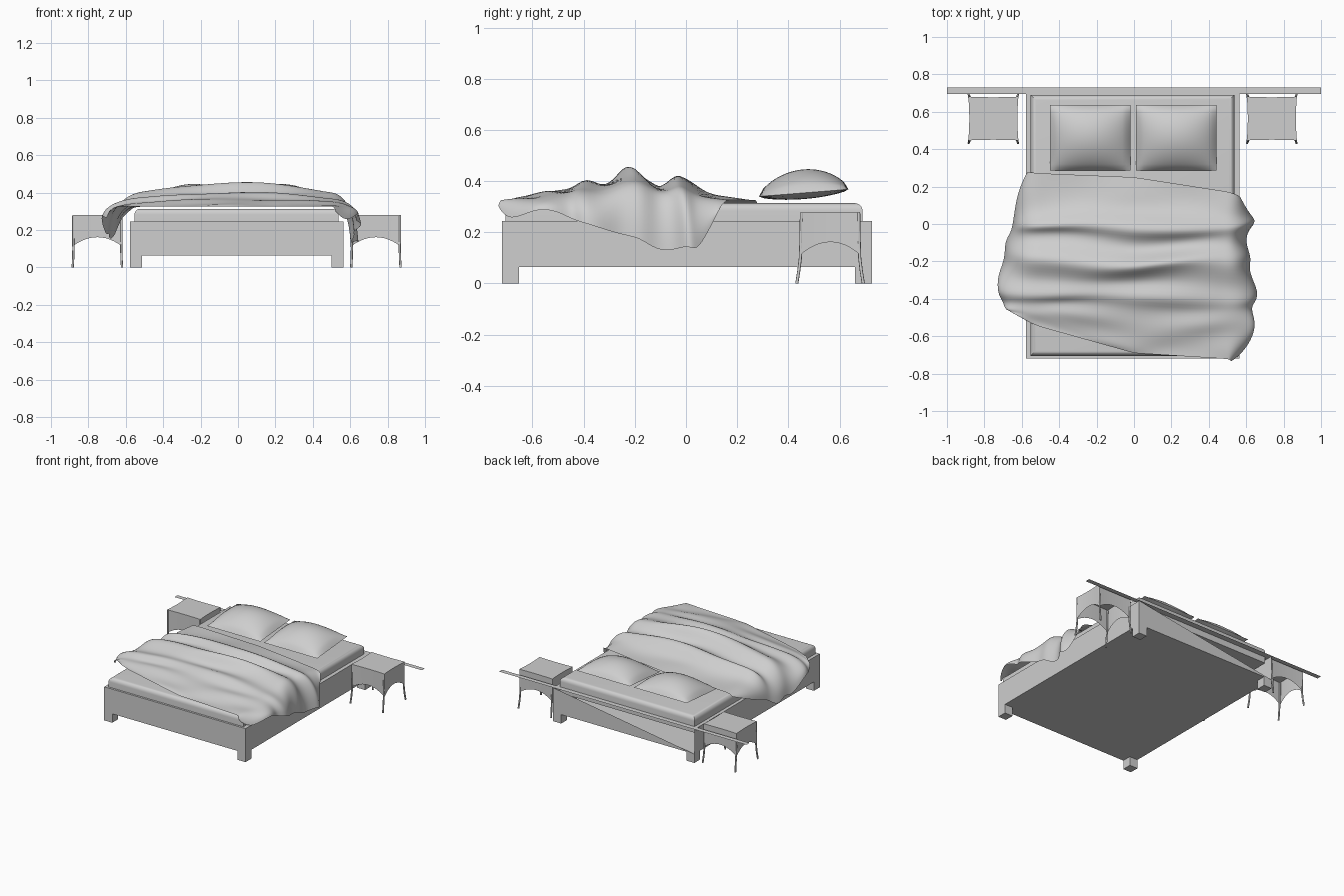
import bpy, bmesh, math
from mathutils import Vector

if "Cube" in bpy.data.objects:
    bpy.data.objects.remove(bpy.data.objects["Cube"], do_unlink=True)

grey = bpy.data.materials.new("plain_grey")
grey.use_nodes = True
grey.diffuse_color = (0.62, 0.62, 0.62, 1)
grey.node_tree.nodes["Principled BSDF"].inputs["Base Color"].default_value = (0.62, 0.62, 0.62, 1)


def add_object(name, data):
    ob = bpy.data.objects.new(name, data)
    bpy.context.scene.collection.objects.link(ob)
    data.materials.append(grey)
    return ob


def finish(name, bm, smooth=None, recalc=True):
    if recalc:
        bmesh.ops.recalc_face_normals(bm, faces=bm.faces[:])
    me = bpy.data.meshes.new(name)
    bm.to_mesh(me)
    bm.free()
    ob = add_object(name, me)
    if smooth:
        bpy.ops.object.select_all(action='DESELECT')
        ob.select_set(True)
        bpy.context.view_layer.objects.active = ob
        bpy.ops.object.shade_smooth_by_angle(angle=math.radians(smooth))
    return ob


def box_bm(lo, hi):
    bm = bmesh.new()
    bmesh.ops.create_cube(bm, size=1)
    for v in bm.verts:
        v.co = Vector([(lo[i] + hi[i]) / 2 + v.co[i] * (hi[i] - lo[i]) for i in range(3)])
    return bm


def shell(name, n, point, smooth, hollow=False):
    """Upper and lower grid joined around their rims; hollow leaves the bottom open."""
    bm = bmesh.new()
    sides = []
    for side in (1, -1):
        g = [[bm.verts.new(point(2 * i / n - 1, 2 * j / n - 1, side))
              for j in range(n + 1)] for i in range(n + 1)]
        if side > 0 or not hollow:
            for i in range(n):
                for j in range(n):
                    bm.faces.new((g[i][j], g[i + 1][j], g[i + 1][j + 1], g[i][j + 1]))
        rim = [g[i][0] for i in range(n)] + [g[n][j] for j in range(n)]
        rim += [g[i][n] for i in range(n, 0, -1)] + [g[0][j] for j in range(n, 0, -1)]
        sides.append(rim)
    a, b = sides
    for k in range(len(a)):
        m = (k + 1) % len(a)
        bm.faces.new((a[k], a[m], b[m], b[k]))
    loose = [v for v in bm.verts if not v.link_faces]
    bmesh.ops.delete(bm, geom=loose, context='VERTS')
    bmesh.ops.remove_doubles(bm, verts=bm.verts[:], dist=1e-5)
    return finish(name, bm, smooth)


# Bed frame: a box whose back is only half filled by a triangular panel
X0, X1, Y0, Y1, Z0, Z1 = -0.577, 0.565, -0.72, 0.727, 0.065, 0.245
bm = box_bm((X0, Y0, Z0), (X1, Y1, Z1))
back = max(bm.faces, key=lambda f: f.calc_center_median().y)
corners = [v for v in back.verts if not (v.co.x < 0 and v.co.z > 0.2)]
bmesh.ops.delete(bm, geom=[back], context='FACES_ONLY')
bm.faces.new(corners)
finish("bed_frame", bm)

# Square feet at the four corners
for x in (X0, X1 - 0.065):
    for y in (Y0, Y1 - 0.067):
        finish("bed_foot", box_bm((x, y, 0), (x + 0.065, y + 0.067, Z0)))

# Thin ledge behind the bed
bm = bmesh.new()
bm.faces.new([bm.verts.new((x, y, 0.247)) for x, y in
              ((-1, 0.695), (1, 0.695), (1, 0.73), (-1, 0.73))])
finish("back_ledge", bm, recalc=False)

# Mattress with rounded top edges and square corners
bm = box_bm((-0.553, -0.705, 0.2), (0.537, 0.69, 0.314))
top_edges = [e for e in bm.edges if all(v.co.z > 0.3 for v in e.verts)]
bmesh.ops.bevel(bm, geom=top_edges, offset=0.03, segments=5, profile=0.5, affect='EDGES')
finish("mattress", bm, 30)

# Pillows: domed above, shallow below, pinched along the seam
for cx in (-0.235, 0.225):
    def pillow(u, v, side, cx=cx):
        dome = math.sqrt(max(0, (1 - u * u) * (1 - v * v)))
        dome = 0.55 * dome + 0.45 * (1 - u * u) * (1 - v * v)
        x = cx + 0.215 * u
        y = 0.46 + 0.175 * v
        z = 0.354 + 0.014 * v + dome * (0.092 if side > 0 else -0.024)
        return (x, y, z)
    shell("pillow", 20, pillow, 60)

# Nightstands: slightly waisted hollow top with arched sides, thin splayed legs
for cx in (-0.752, 0.737):
    def block(u, v, side, cx=cx):
        x = cx + 0.134 * u * (1 - 0.04 * (1 - v * v))
        y = 0.564 + 0.117 * v * (1 - 0.03 * (1 - u * u))
        z = 0.28 if side > 0 else 0.162 - 0.05 * u ** 2 * v ** 2
        return (x, y, z)
    shell("nightstand_top", 12, block, 35, hollow=True)
    for sx in (-1, 1):
        for sy in (-1, 1):
            cu = bpy.data.curves.new("nightstand_leg", 'CURVE')
            cu.dimensions = '3D'
            cu.bevel_depth = 0.006
            cu.bevel_resolution = 2
            cu.use_fill_caps = True
            sp = cu.splines.new('POLY')
            path = ((0.129, 0.112, 0.275), (0.129, 0.114, 0.16), (0.128, 0.116, 0.1),
                    (0.129, 0.122, 0.05), (0.132, 0.13, 0.0))
            sp.points.add(len(path) - 1)
            for p, (dx, dy, z) in zip(sp.points, path):
                p.co = (cx + sx * dx, 0.563 + sy * dy, z, 1)
            add_object("nightstand_leg", cu)

# Blanket rows from the pillow end to the foot end:
# y at left edge, middle, right edge; left edge x, z; right edge x, z; ridge height
ROWS = (
    (.28, .25, .14, -.57, .31, .57, .31, .325),
    (.18, .13, .08, -.62, .27, .61, .16, .335),
    (.07, .05, .04, -.64, .22, .64, .13, .355),
    (.00, -.02, .00, -.65, .20, .65, .15, .445),
    (-.04, -.07, -.06, -.66, .17, .60, .13, .375),
    (-.10, -.13, -.13, -.69, .14, .60, .13, .375),
    (-.17, -.19, -.18, -.69, .20, .63, .18, .47),
    (-.22, -.24, -.24, -.70, .16, .61, .19, .44),
    (-.28, -.32, -.33, -.73, .24, .66, .22, .37),
    (-.36, -.39, -.40, -.73, .29, .66, .24, .42),
    (-.40, -.45, -.45, -.70, .25, .62, .25, .36),
    (-.45, -.52, -.53, -.69, .31, .65, .29, .37),
    (-.47, -.58, -.61, -.67, .30, .64, .29, .345),
    (-.48, -.65, -.69, -.66, .33, .58, .24, .332),
    (-.49, -.69, -.735, -.60, .325, .52, .30, .325),
)
COLS = 36
bm = bmesh.new()
grid = []
for r, (yl, ym, yr, xl, zl, xr, zr, h) in enumerate(ROWS):
    inner = 1 if 0 < r < len(ROWS) - 1 else 0
    line = []
    for c in range(COLS + 1):
        u = 2 * c / COLS - 1
        a = min(abs(u) / 0.7, 1)
        v = max(0, (abs(u) - 0.7) / 0.3)
        xe, ze, ye = (xl, zl, yl) if u < 0 else (xr, zr, yr)
        ripple = inner * 0.008 * math.sin(7 * u + 2.1 * r)
        ztop = 0.326 + max(0, (h - 0.326) * (1 - 0.4 * a * a) + ripple)
        x = 0.5 * a + (abs(xe) - 0.5) * math.sin(v * math.pi / 2)
        z = ztop - (ztop - ze) * (1 - math.cos(v * math.pi / 2))
        # Ridges wander sideways and lean toward the foot of the bed
        y = ym + (ye - ym) * abs(u)
        y += inner * (0.014 * math.sin(4 * u + 0.9 * r) - 0.15 * max(0, z - 0.36))
        line.append(bm.verts.new((math.copysign(x, u), y, z)))
    grid.append(line)
for r in range(len(ROWS) - 1):
    for c in range(COLS):
        bm.faces.new((grid[r][c], grid[r + 1][c], grid[r + 1][c + 1], grid[r][c + 1]))
blanket = finish("blanket", bm, 180, recalc=False)
sub = blanket.modifiers.new("soften", 'SUBSURF')
sub.levels = sub.render_levels = 2
